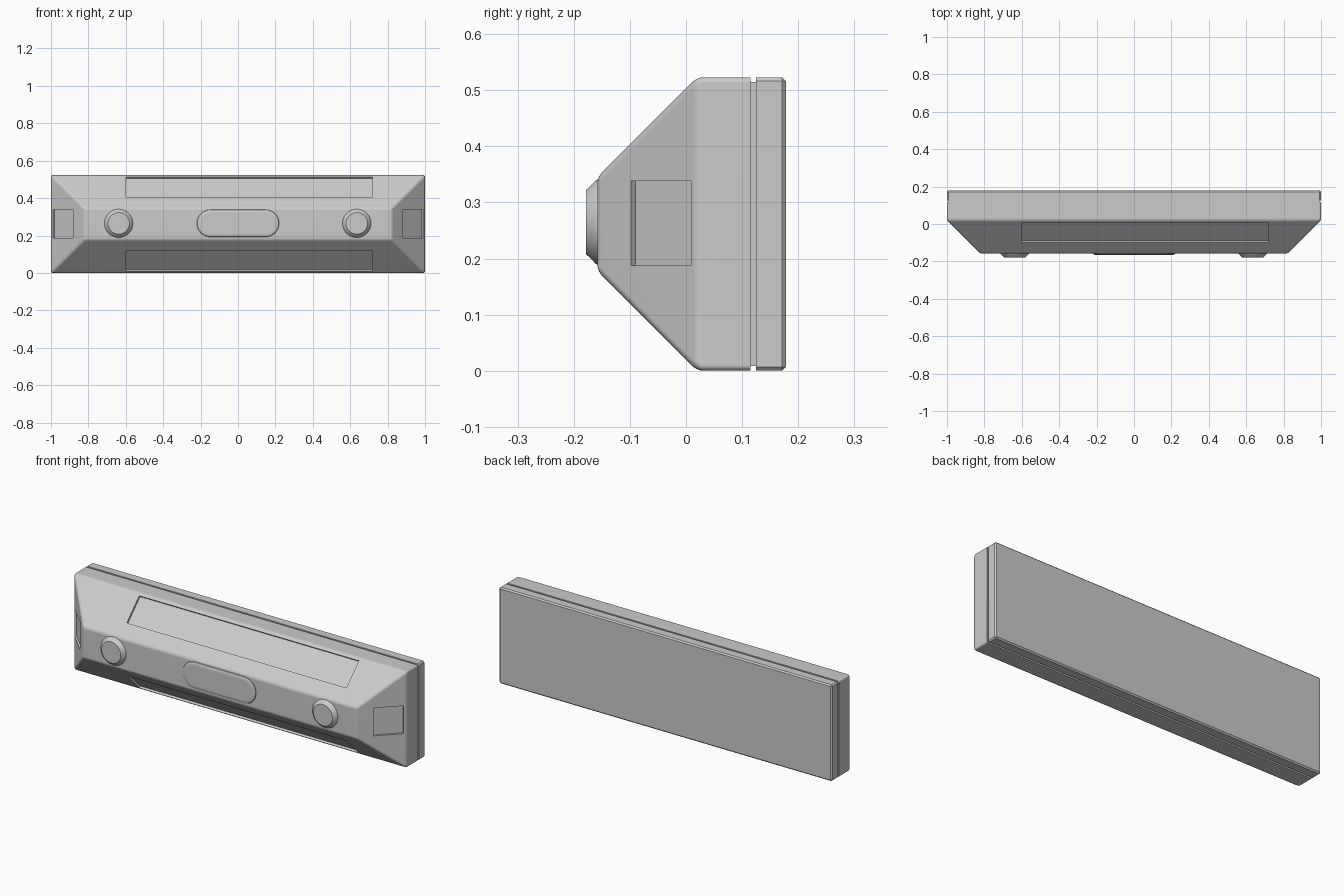
import bpy, bmesh, math
from mathutils import Matrix

if "Cube" in bpy.data.objects:
    bpy.data.objects.remove(bpy.data.objects["Cube"])

H = 0.523          # total height
ZC = H / 2
ZF = 0.265         # height of the front fittings
FRONT = -0.158     # flat front face


def finish(name, bm, angle=30):
    bmesh.ops.recalc_face_normals(bm, faces=bm.faces[:])
    me = bpy.data.meshes.new(name)
    bm.to_mesh(me)
    bm.free()
    ob = bpy.data.objects.new(name, me)
    bpy.context.collection.objects.link(ob)
    smooth(ob, angle)
    return ob


def activate(ob):
    bpy.ops.object.select_all(action='DESELECT')
    ob.select_set(True)
    bpy.context.view_layer.objects.active = ob


def smooth(ob, angle=30):
    activate(ob)
    bpy.ops.object.shade_smooth_by_angle(angle=math.radians(angle))


def loft(bm, rings):
    """Skin a list of closed rings of points and cap both ends."""
    vs = [[bm.verts.new(p) for p in r] for r in rings]
    n = len(vs[0])
    for a, b in zip(vs, vs[1:]):
        for i in range(n):
            j = (i + 1) % n
            bm.faces.new((a[i], a[j], b[j], b[i]))
    bm.faces.new(vs[0])
    bm.faces.new(vs[-1])


def rect(y, inset=0.0):
    w, h = 1 - inset, ZC - inset
    return [(sx * w, y, ZC + sz * h) for sx, sz in ((-1, -1), (1, -1), (1, 1), (-1, 1))]


def slab(name, rings, sharp_y, bevel, segments):
    """Stack of rectangles, bevelled everywhere but on the plane y = sharp_y."""
    bm = bmesh.new()
    loft(bm, rings)
    if bevel:
        edges = [e for e in bm.edges
                 if not all(abs(v.co.y - sharp_y) < 1e-5 for v in e.verts)]
        bmesh.ops.bevel(bm, geom=edges, offset=bevel, offset_type='OFFSET',
                        segments=segments, profile=0.5, affect='EDGES')
    return finish(name, bm)


# Tapered front housing, seam core and back plate
housing = slab("front_housing", [rect(FRONT, 0.178), rect(0.02), rect(0.115)], 0.115, 0.010, 3)
slab("seam_core", [rect(0.10, 0.008), rect(0.14, 0.008)], 0, 0, 1)
slab("back_plate", [rect(0.125), rect(0.178)], 0.125, 0.007, 1)

# Shallow recesses on the four sloped faces
YP, SIDE, DEPTH = -0.0445, 0.151, 0.011
recesses = []
for s in (1, -1):
    recesses.append(((0.06, YP, ZC + s * (ZC - 0.02 + YP)), 'X', s, (1.32, SIDE, 2 * DEPTH)))
    recesses.append(((s * (0.98 + YP), YP, ZF - 0.002), 'Z', -s, (2 * DEPTH, SIDE, SIDE)))
for loc, axis, s, size in recesses:
    bm = bmesh.new()
    bmesh.ops.create_cube(bm, size=1, matrix=Matrix.Translation(loc)
                          @ Matrix.Rotation(s * math.pi / 4, 4, axis)
                          @ Matrix.Diagonal((*size, 1)))
    cutter = finish("recess_cutter", bm)
    cutter.hide_render = True
    mod = housing.modifiers.new("recess", 'BOOLEAN')
    mod.operation = 'DIFFERENCE'
    mod.solver = 'EXACT'
    mod.object = cutter
    activate(housing)
    bpy.ops.object.modifier_apply(modifier=mod.name)
    bpy.data.objects.remove(cutter)
smooth(housing)
wn = housing.modifiers.new("weighted_normals", 'WEIGHTED_NORMAL')
wn.keep_sharp = True


def stadium(cx, y, r, half, n=48):
    """Circle ring, stretched by `half` either way along x."""
    pts = []
    for i in range(n):
        a = 2 * math.pi * (i + 0.5) / n
        c = math.cos(a)
        pts.append((cx + r * c + math.copysign(half, c), y, ZF + r * math.sin(a)))
    return pts


def raised(name, cx, half, profile):
    bm = bmesh.new()
    loft(bm, [stadium(cx, y, r, half) for y, r in profile])
    return finish(name, bm)


# Two round knobs with conical flanks
for side, x in (("left", -0.638), ("right", 0.635)):
    raised(side + "_knob", x, 0,
           [(-0.15, 0.076), (FRONT, 0.076), (-0.161, 0.0745), (-0.170, 0.065), (-0.178, 0.0575)])

# Long softly rounded pad in the middle
raised("centre_pad", 0, 0.147,
       [(-0.15, 0.073), (FRONT, 0.073), (-0.1615, 0.071), (-0.1642, 0.066),
        (-0.1655, 0.058), (-0.1655, 0.05)])
